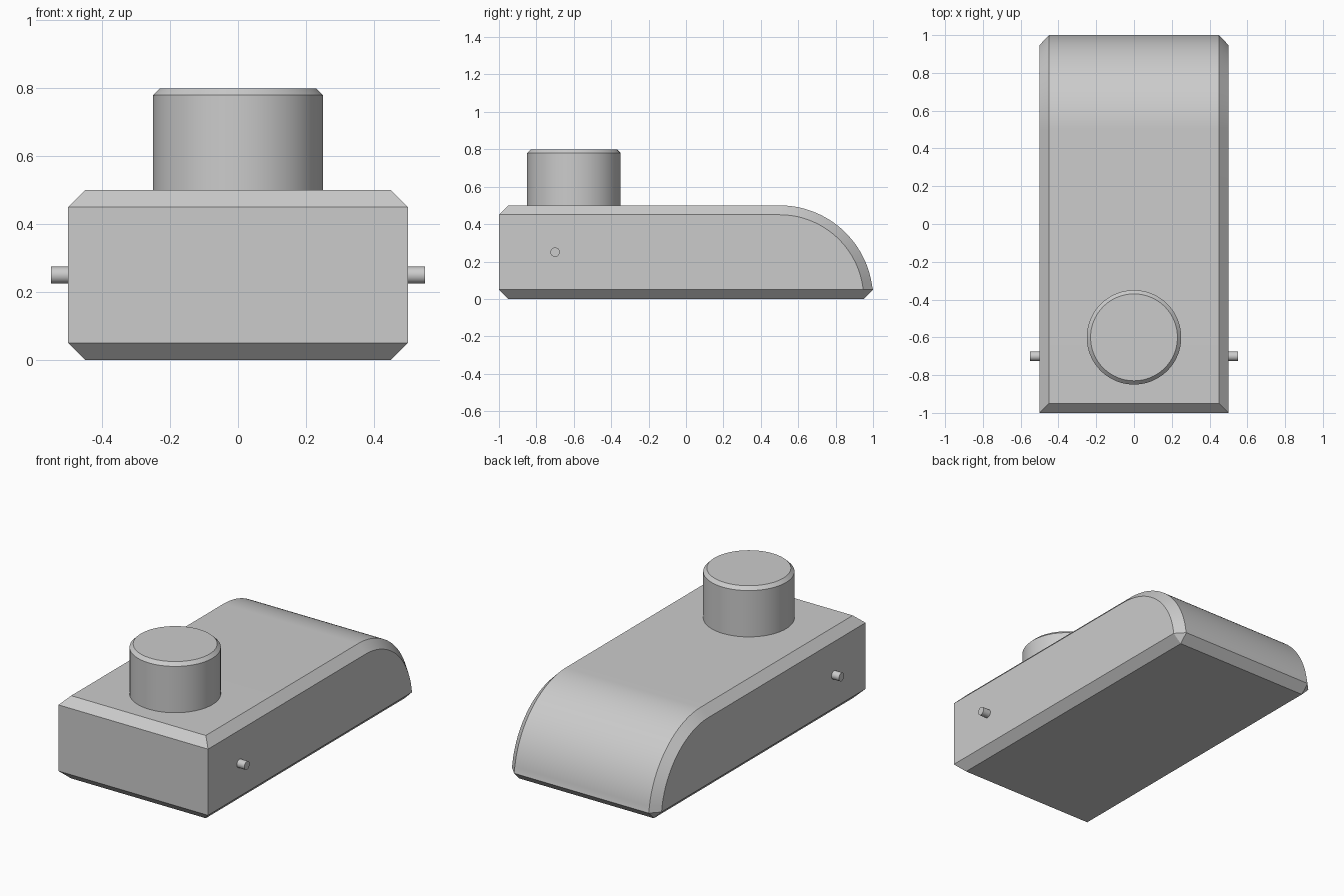
import bpy
import bmesh
import math

cube = bpy.data.objects.get("Cube")
if cube:
    bpy.data.objects.remove(cube, do_unlink=True)

GREY = (0.6, 0.6, 0.6, 1)
grey = bpy.data.materials.new("light grey")
grey.use_nodes = True
grey.diffuse_color = GREY
grey.node_tree.nodes["Principled BSDF"].inputs["Base Color"].default_value = GREY


def finish(bm, name, smooth_angle):
    bmesh.ops.recalc_face_normals(bm, faces=bm.faces)
    mesh = bpy.data.meshes.new(name)
    bm.to_mesh(mesh)
    bm.free()
    mesh.materials.append(grey)
    obj = bpy.data.objects.new(name, mesh)
    bpy.context.collection.objects.link(obj)
    bpy.ops.object.select_all(action="DESELECT")
    obj.select_set(True)
    bpy.context.view_layer.objects.active = obj
    bpy.ops.object.shade_smooth_by_angle(angle=math.radians(smooth_angle))
    return obj


def arc(radius, steps=40):
    """Rounded back of the side profile, from the top down to the lower chamfer."""
    low = math.asin(CH / radius)
    angles = [math.pi / 2 + (low - math.pi / 2) * i / steps for i in range(steps + 1)]
    return [(0.5 + radius * math.cos(a), radius * math.sin(a)) for a in angles]


# Body: chamfered block with a rounded back, lofted across its width
CH, HALF, HEIGHT = 0.05, 0.5, 0.5
core = [(CH - 1, 0), (CH - 1, HEIGHT)] + arc(HEIGHT) + [(1 - CH, 0)]
core[-2] = (1, CH)
side = [(-1, CH), (-1, HEIGHT - CH)] + arc(HEIGHT - CH)
side.append(side[-1])

bm = bmesh.new()
rings = []
for x, profile in ((-HALF, side), (CH - HALF, core), (HALF - CH, core), (HALF, side)):
    rings.append([bm.verts.new((x, y, z)) for y, z in profile])
n = len(core)
for left, right in zip(rings, rings[1:]):
    for i in range(1, n):
        j = (i + 1) % n
        bm.faces.new((left[i], left[j], right[j], right[i]))
bm.faces.new(rings[0])
bm.faces.new(rings[-1])
# Front wall and the two chamfers above and below it
bm.faces.new([rings[a][b] for a, b in ((0, 0), (0, 1), (3, 1), (3, 0))])
for i in (0, 1):
    bm.faces.new([ring[i] for ring in rings])
bmesh.ops.remove_doubles(bm, verts=bm.verts, dist=0.0001)
finish(bm, "body", 15)

# Round knob on top, with a chamfered rim
bm = bmesh.new()
bmesh.ops.create_cone(bm, cap_ends=True, segments=96, radius1=0.25, radius2=0.25, depth=0.3)
bmesh.ops.translate(bm, vec=(0, -0.6, 0.65), verts=bm.verts)
rim = [e for e in bm.edges if all(v.co.z > 0.79 for v in e.verts)]
bmesh.ops.bevel(bm, geom=rim, offset=0.02, segments=1, affect="EDGES")
finish(bm, "knob", 30)

# Small pin on each side
for name, sign in (("left_pin", 1), ("right_pin", -1)):
    bm = bmesh.new()
    bmesh.ops.create_cone(bm, cap_ends=True, segments=32, radius1=0.025, radius2=0.025, depth=0.05)
    pin = finish(bm, name, 30)
    pin.rotation_euler.y = math.pi / 2
    pin.location = (sign * 0.525, -0.7, 0.25)
